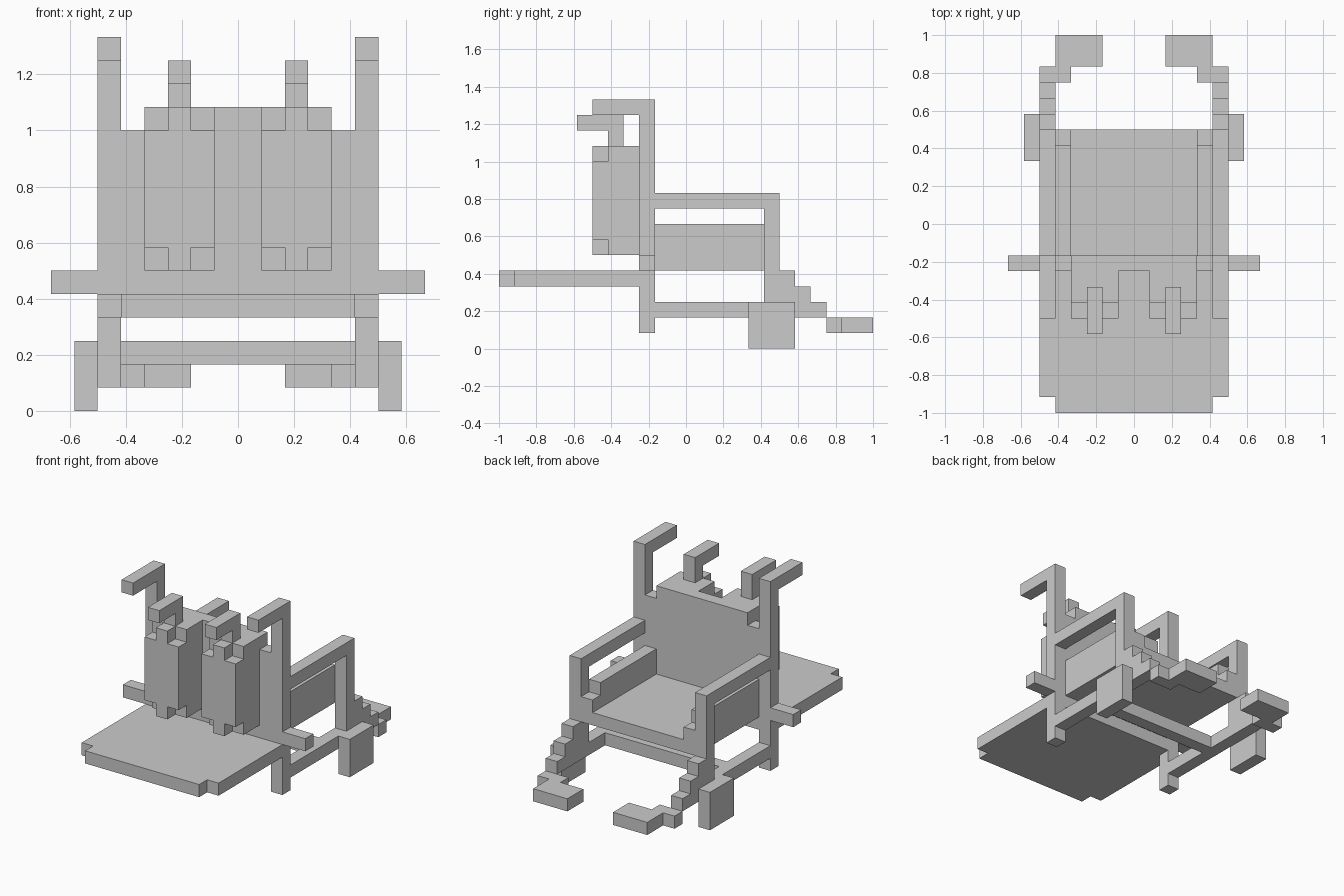
import bpy, bmesh, math
from itertools import product

if "Cube" in bpy.data.objects:
    bpy.data.objects.remove(bpy.data.objects["Cube"])

U = 1 / 12  # grid unit


def cells(box):
    """Unit cells of a box given as (x0, x1, y0, y1, z0, z1)."""
    x0, x1, y0, y1, z0, z1 = box
    return set(product(range(x0, x1), range(y0, y1), range(z0, z1)))


# the four corners of a cell face for each axis direction, counter-clockwise
FACES = {
    (1, 0, 0): [(1, 0, 0), (1, 1, 0), (1, 1, 1), (1, 0, 1)],
    (-1, 0, 0): [(0, 0, 0), (0, 0, 1), (0, 1, 1), (0, 1, 0)],
    (0, 1, 0): [(0, 1, 0), (0, 1, 1), (1, 1, 1), (1, 1, 0)],
    (0, -1, 0): [(0, 0, 0), (1, 0, 0), (1, 0, 1), (0, 0, 1)],
    (0, 0, 1): [(0, 0, 1), (1, 0, 1), (1, 1, 1), (0, 1, 1)],
    (0, 0, -1): [(0, 0, 0), (0, 1, 0), (1, 1, 0), (1, 0, 0)],
}


def part(name, boxes, cut=(), mirror=False):
    """Blocky solid: union of boxes minus cut boxes, outer skin only."""
    solid = set().union(*map(cells, boxes))
    for c in cut:
        solid -= cells(c)
    bm = bmesh.new()
    verts = {}
    for c in sorted(solid):
        for d, corners in FACES.items():
            if tuple(a + b for a, b in zip(c, d)) in solid:
                continue
            loop = []
            for k in corners:
                p = tuple(a + b for a, b in zip(c, k))
                if p not in verts:
                    verts[p] = bm.verts.new([v * U for v in p])
                loop.append(verts[p])
            bm.faces.new(loop)
    bmesh.ops.dissolve_limit(bm, angle_limit=math.radians(1),
                             verts=bm.verts[:], edges=bm.edges[:])
    me = bpy.data.meshes.new(name)
    bm.to_mesh(me)
    bm.free()
    ob = bpy.data.objects.new(name, me)
    bpy.context.collection.objects.link(ob)
    if mirror:
        m = ob.modifiers.new("mirror", 'MIRROR')
        m.use_mirror_merge = False
    return ob


# seat, back and rear platform
part("seat", [(-5, 5, -2, 6, 5, 6)])
part("backrest", [(-5, 5, -3, -2, 5, 12), (-4, 4, -3, -2, 12, 13)])
part("rear_platform", [(-6, 6, -11, -3, 4, 5), (-5, 5, -12, -2, 4, 5)])
part("cross_bar", [(-5, 5, 2, 3, 2, 3)])

# side frames: rear post with handle, armrest, front post, lower rail, leg steps
part("side_frame", [
    (5, 6, -3, -2, 1, 16),
    (5, 6, -6, -2, 15, 16),
    (5, 6, -2, 6, 9, 10),
    (5, 6, 5, 6, 3, 10),
    (5, 6, -2, 9, 2, 3),
    (5, 6, 6, 7, 3, 5),
    (5, 6, 7, 8, 3, 4),
], mirror=True)
part("side_panel", [(4, 5, -2, 5, 6, 8), (4, 5, 5, 6, 6, 7)], mirror=True)

# footrests
part("footrest", [(4, 6, 9, 10, 1, 2), (2, 5, 10, 12, 1, 2)], mirror=True)

# wheels and axle stubs
part("front_wheel", [(6, 7, 4, 7, 0, 3)], mirror=True)
part("axle_stub", [(6, 8, -3, -2, 5, 6)], mirror=True)

# tanks on the back, outer corners knocked off
part("tank", [(1, 4, -6, -3, 6, 13)],
     cut=[(x, x + 1, -6, -5, z, z + 1) for x in (1, 3) for z in (6, 12)],
     mirror=True)
part("tank_nozzle", [(2, 3, -5, -4, 13, 15), (2, 3, -7, -4, 14, 15)], mirror=True)
